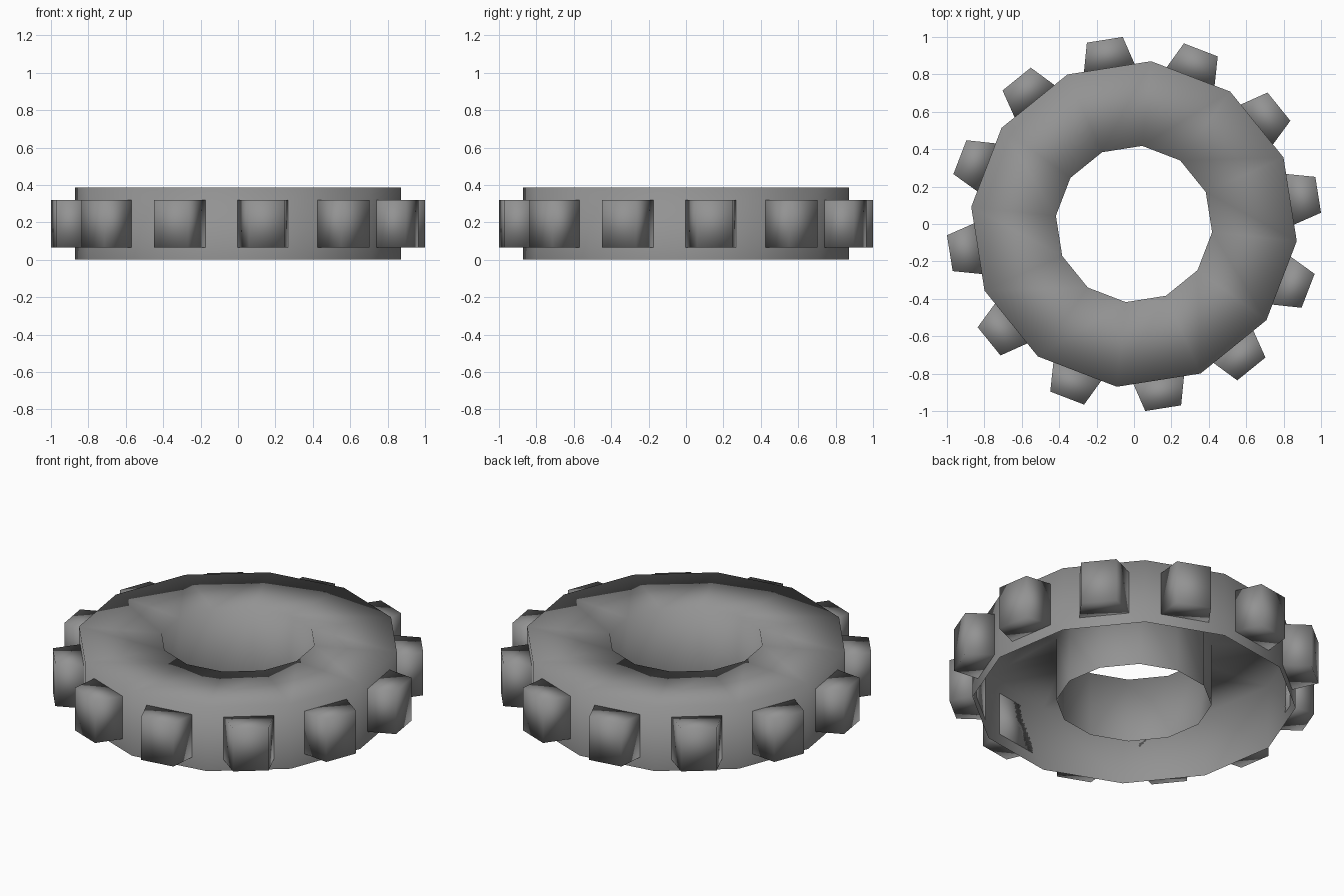
import bpy, bmesh, math
from mathutils import Matrix

cube = bpy.data.objects.get("Cube")
if cube:
    bpy.data.objects.remove(cube, do_unlink=True)

SIDES = 12
STEP = math.tau / SIDES
TURN = math.radians(9)          # rotation of the whole wheel
HEIGHT = 0.385
OUTER, INNER = 0.875, 0.42
FLAT = OUTER * math.cos(STEP / 2)   # distance to the flat of each outer side

grey = bpy.data.materials.new("mid grey")
grey.use_nodes = True
colour = (0.29, 0.29, 0.29, 1)
grey.diffuse_color = colour
grey.node_tree.nodes["Principled BSDF"].inputs["Base Color"].default_value = colour


def add_object(name, bm):
    """Turn a bmesh into a smooth shaded grey object."""
    for f in bm.faces:
        f.smooth = True
    mesh = bpy.data.meshes.new(name)
    bm.to_mesh(mesh)
    bm.free()
    mesh.materials.append(grey)
    obj = bpy.data.objects.new(name, mesh)
    bpy.context.collection.objects.link(obj)
    return obj


# Ring: outer wall, top and hole wall, hollow and open underneath
profile = [(OUTER, 0), (OUTER, HEIGHT), (INNER, HEIGHT), (INNER, 0)]
bm = bmesh.new()
loops = []
for i in range(SIDES):
    a = TURN + (i + 0.5) * STEP
    loops.append([bm.verts.new((r * math.cos(a), r * math.sin(a), z)) for r, z in profile])
for i in range(SIDES):
    here, there = loops[i], loops[(i + 1) % SIDES]
    for k in range(len(profile) - 1):
        bm.faces.new((here[k], there[k], there[k + 1], here[k + 1]))
add_object("wheel_ring", bm)

# Teeth: tapered blocks, one on each flat of the ring
TIP, BASE_HALF, TIP_HALF = 0.997, 0.137, 0.097
LOW, HIGH = 0.065, 0.32
outline = [(FLAT, -BASE_HALF), (TIP, -TIP_HALF), (TIP, TIP_HALF), (FLAT, BASE_HALF)]
for i in range(SIDES):
    bm = bmesh.new()
    base = bm.faces.new([bm.verts.new((x, y, LOW)) for x, y in outline])
    top = bmesh.ops.extrude_face_region(bm, geom=[base])
    verts = [g for g in top["geom"] if isinstance(g, bmesh.types.BMVert)]
    bmesh.ops.translate(bm, verts=verts, vec=(0, 0, HIGH - LOW))
    bmesh.ops.recalc_face_normals(bm, faces=bm.faces[:])
    bm.transform(Matrix.Rotation(TURN + i * STEP, 4, "Z"))
    add_object(f"tooth_{i + 1}", bm)
